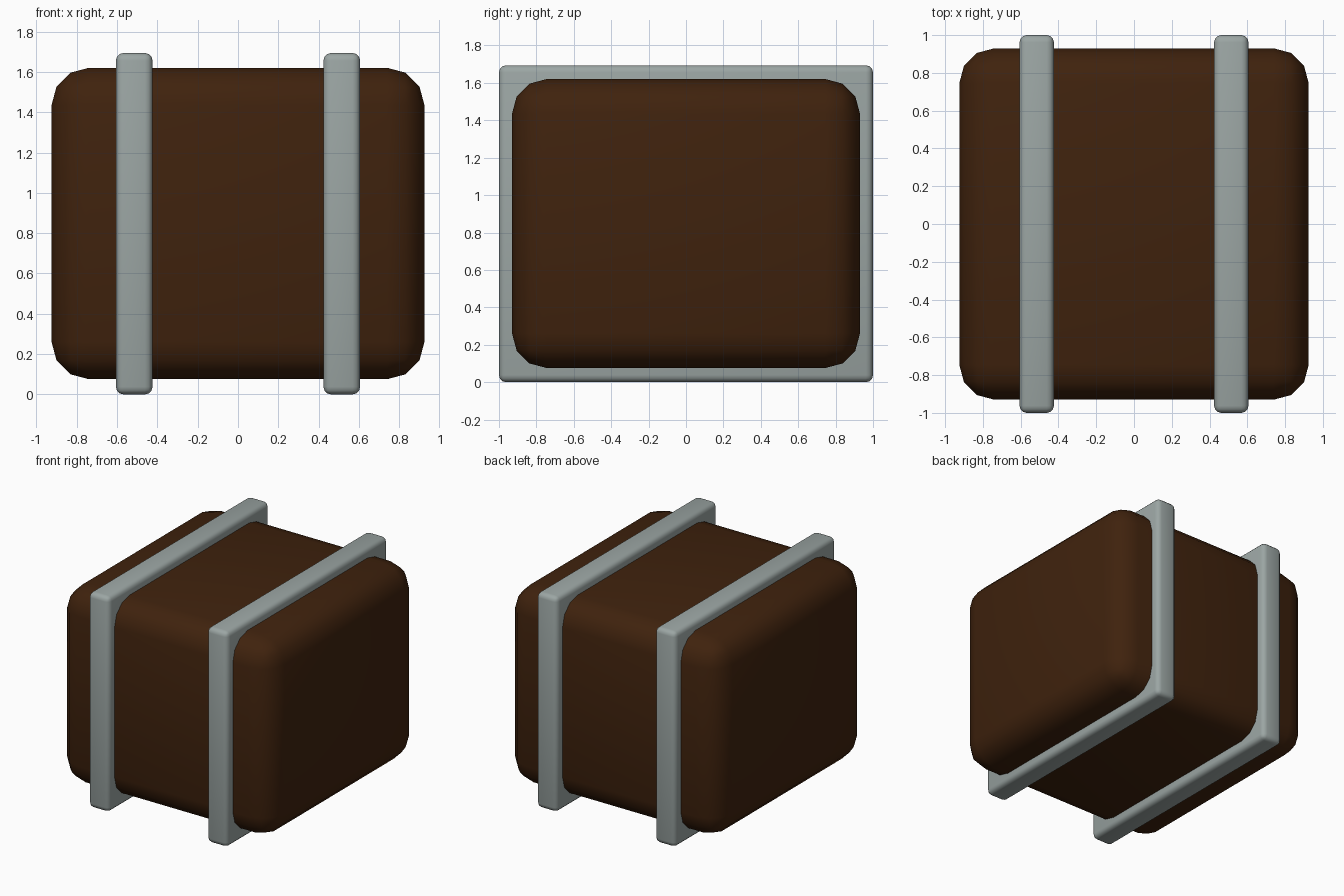
import bpy

cube = bpy.data.objects.get("Cube")
if cube:
    bpy.data.objects.remove(cube, do_unlink=True)


def make_material(name, color):
    mat = bpy.data.materials.new(name)
    mat.use_nodes = True
    mat.diffuse_color = color
    mat.node_tree.nodes["Principled BSDF"].inputs["Base Color"].default_value = color
    return mat


def rounded_box(name, center, size, radius, segments, mat):
    bpy.ops.mesh.primitive_cube_add(size=1, location=center)
    obj = bpy.context.object
    obj.name = name
    obj.scale = size
    bpy.ops.object.transform_apply(location=False, rotation=False, scale=True)
    bevel = obj.modifiers.new("Rounded edges", "BEVEL")
    bevel.width = radius
    bevel.segments = segments
    bevel.limit_method = "NONE"
    bpy.ops.object.modifier_apply(modifier=bevel.name)
    bpy.ops.object.shade_smooth()
    obj.data.materials.append(mat)
    return obj


brown = make_material("dark brown", (0.050, 0.016, 0.004, 1))
grey = make_material("steel grey", (0.33, 0.38, 0.37, 1))

# Rounded main block
rounded_box("body", (0, 0, 0.848), (1.85, 1.86, 1.545), 0.185, 3, brown)

# Two bands wrapped around the block
for side, x in (("left", 0.515), ("right", -0.515)):
    rounded_box(side + "_band", (x, 0, 0.847), (0.182, 2.0, 1.694), 0.038, 3, grey)
